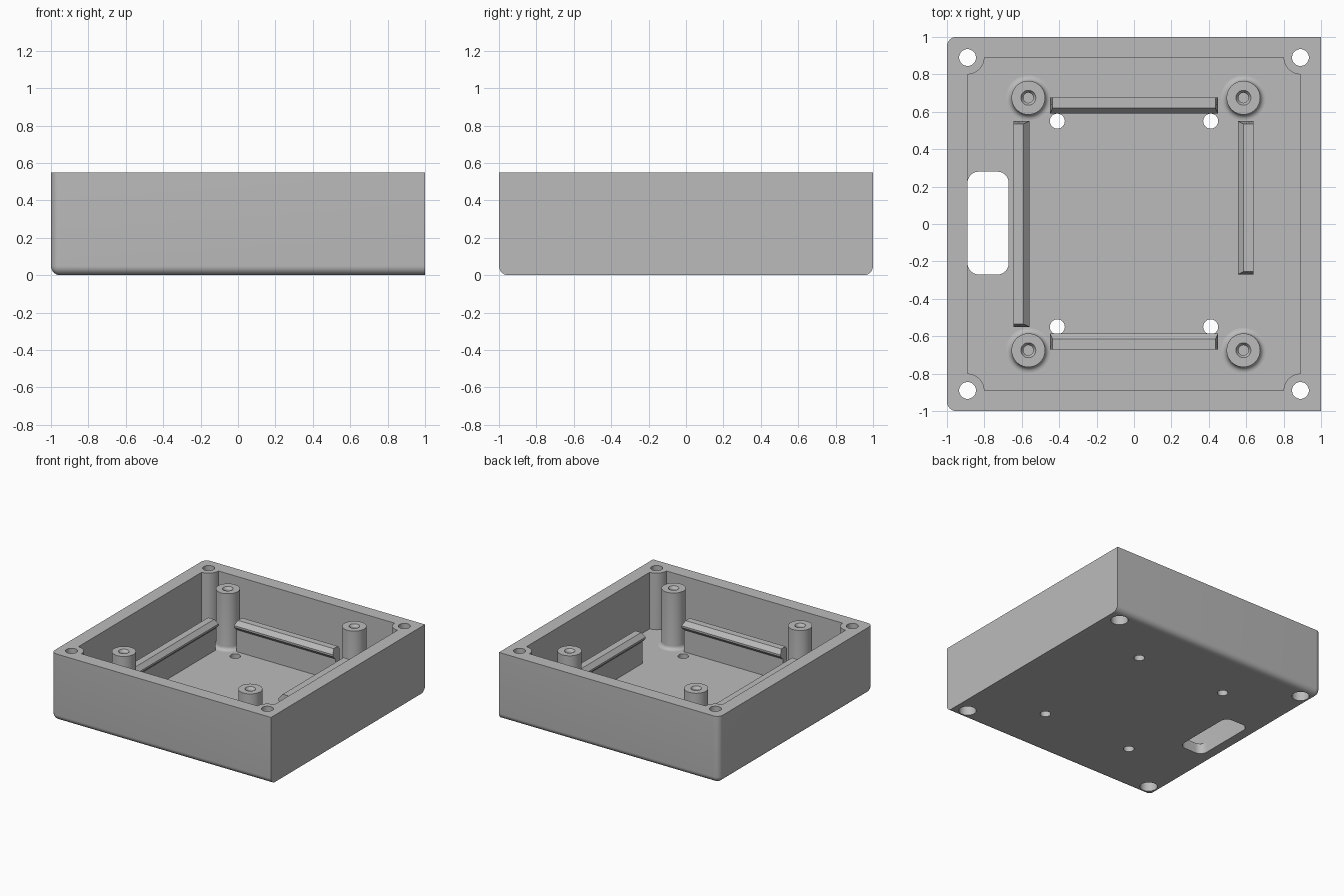
import bpy, bmesh, math
from mathutils import Matrix, Vector

if "Cube" in bpy.data.objects:
    bpy.data.objects.remove(bpy.data.objects["Cube"], do_unlink=True)

HEIGHT, FLOOR, WALL, BOSS = 0.55, 0.085, 0.89, 0.09

grey = bpy.data.materials.new("plain grey")
grey.use_nodes = True
grey.diffuse_color = (0.5, 0.5, 0.5, 1)
grey.node_tree.nodes["Principled BSDF"].inputs["Base Color"].default_value = (0.5, 0.5, 0.5, 1)


def finish(name, bm, matrix=None):
    """Turn a bmesh into a named object."""
    bmesh.ops.recalc_face_normals(bm, faces=bm.faces)
    if matrix is not None:
        bm.transform(matrix)
    mesh = bpy.data.meshes.new(name)
    bm.to_mesh(mesh)
    bm.free()
    mesh.materials.append(grey)
    obj = bpy.data.objects.new(name, mesh)
    bpy.context.collection.objects.link(obj)
    return obj


def activate(obj):
    bpy.ops.object.select_all(action="DESELECT")
    obj.select_set(True)
    bpy.context.view_layer.objects.active = obj


def smooth(obj):
    activate(obj)
    bpy.ops.object.shade_smooth_by_angle(angle=math.radians(30))


def lathe(name, profile, x, y):
    """Spin an (r, z) profile about the vertical axis."""
    bm = bmesh.new()
    verts = [bm.verts.new((r, 0, z)) for r, z in profile]
    edges = [bm.edges.new(pair) for pair in zip(verts, verts[1:])]
    bmesh.ops.spin(bm, geom=verts + edges, cent=(0, 0, 0), axis=(0, 0, 1),
                   angle=math.tau, steps=40)
    bmesh.ops.remove_doubles(bm, verts=bm.verts, dist=0.0001)
    return finish(name, bm, Matrix.Translation((x, y, 0)))


def prism(name, outline, low, high):
    """Extrude a flat outline upwards."""
    bm = bmesh.new()
    face = bm.faces.new([bm.verts.new((x, y, low)) for x, y in outline])
    top = bmesh.ops.extrude_face_region(bm, geom=[face])["geom"]
    bmesh.ops.translate(bm, vec=(0, 0, high - low),
                        verts=[v for v in top if isinstance(v, bmesh.types.BMVert)])
    return finish(name, bm)


def arc(cx, cy, r, start, sweep, steps=12):
    return [(cx + r * math.cos(start + sweep * i / steps),
             cy + r * math.sin(start + sweep * i / steps)) for i in range(steps + 1)]


def cut(body, cutter):
    cutter.hide_render = True
    mod = body.modifiers.new("cut", "BOOLEAN")
    mod.operation, mod.solver, mod.object = "DIFFERENCE", "EXACT", cutter
    activate(body)
    bpy.ops.object.modifier_apply(modifier=mod.name)
    bpy.data.objects.remove(cutter, do_unlink=True)


# Outer block: rounded underneath and on one side, square on the other
bm = bmesh.new()
bmesh.ops.create_cube(bm, size=2, matrix=Matrix.Translation((0, 0, HEIGHT / 2))
                      @ Matrix.Diagonal((1, 1, HEIGHT / 2, 1)))
rounded = []
for e in bm.edges:
    mid = (e.verts[0].co + e.verts[1].co) / 2
    upright = abs(e.verts[0].co.z - e.verts[1].co.z) > 0.1
    if mid.x < 0.5 and (upright or mid.z < 0.01):
        rounded.append(e)
bmesh.ops.bevel(bm, geom=rounded, offset=0.05, segments=8, profile=0.5, affect="EDGES")
case = finish("case_body", bm)

# Cavity that leaves quarter-round screw bosses in the corners
quarter = math.pi / 2
outline = []
for i, (sx, sy) in enumerate(((1, 1), (-1, 1), (-1, -1), (1, -1))):
    outline += arc(sx * WALL, sy * WALL, BOSS, (3 + i) * quarter, -quarter)
cut(case, prism("cavity_cutter", outline, FLOOR, HEIGHT + 0.1))

# Cable slot in the floor
slot_outline, r = [], 0.06
for i, (x, y) in enumerate(((-0.67, 0.28), (-0.89, 0.28), (-0.89, -0.27), (-0.67, -0.27))):
    cx = x + (r if x < -0.8 else -r)
    cy = y - math.copysign(r, y)
    slot_outline += arc(cx, cy, r, i * quarter, quarter, 8)
cut(case, prism("slot_cutter", slot_outline, -0.1, FLOOR + 0.1))

# Counterbored corner holes and plain floor holes
corner_hole = [(0, -0.1), (0.066, -0.1), (0.066, 0.2), (0.045, 0.2), (0.045, 0.7), (0, 0.7)]
floor_hole = [(0, -0.1), (0.04, -0.1), (0.04, 0.2), (0, 0.2)]
for sx in (-1, 1):
    for sy in (-1, 1):
        cut(case, lathe("corner_cutter", corner_hole, sx * WALL, sy * WALL))
        cut(case, lathe("floor_cutter", floor_hole, sx * 0.41, sy * 0.55))
smooth(case)

# Standoffs with a filleted foot and a countersunk blind hole
foot = arc(0.09 + 0.03, FLOOR + 0.03, 0.03, -quarter, -quarter, 6)
post = [(0.12, FLOOR - 0.01)] + foot + [
    (0.09, HEIGHT), (0.04, HEIGHT), (0.027, HEIGHT - 0.02), (0.027, 0.25), (0, 0.25)]
for side, x in (("right", -0.565), ("left", 0.585)):
    for end, y in (("front", -0.675), ("back", 0.675)):
        smooth(lathe(f"standoff_{end}_{side}", post, x, y))


def rail(name, x, y, length, degrees):
    """Snap rail: a thin wall with a hooked lip, ends chamfered at the top."""
    base = FLOOR - 0.01
    profile = [(0, base, 0), (0, 0.33, 0), (0, 0.345, 0.015), (0.055, 0.345, 0.015),
               (0.085, 0.31, 0), (0.085, 0.295, 0), (0.055, 0.265, 0), (0.055, base, 0)]
    bm = bmesh.new()
    ends = [[bm.verts.new((s * (length / 2 - inset), -d, z)) for d, z, inset in profile]
            for s in (-1, 1)]
    for loop in ends:
        bm.faces.new(loop)
    n = len(profile)
    for i in range(n):
        j = (i + 1) % n
        bm.faces.new((ends[0][i], ends[0][j], ends[1][j], ends[1][i]))
    finish(name, bm, Matrix.Translation((x, y, 0))
           @ Matrix.Rotation(math.radians(degrees), 4, "Z"))


# Four snap rails facing inwards
rail("rail_back", 0, 0.675, 0.9, 0)
rail("rail_right", -0.645, 0, 1.1, 90)
rail("rail_front", 0, -0.67, 0.9, 180)
rail("rail_left", 0.64, 0.14, 0.82, 270)
